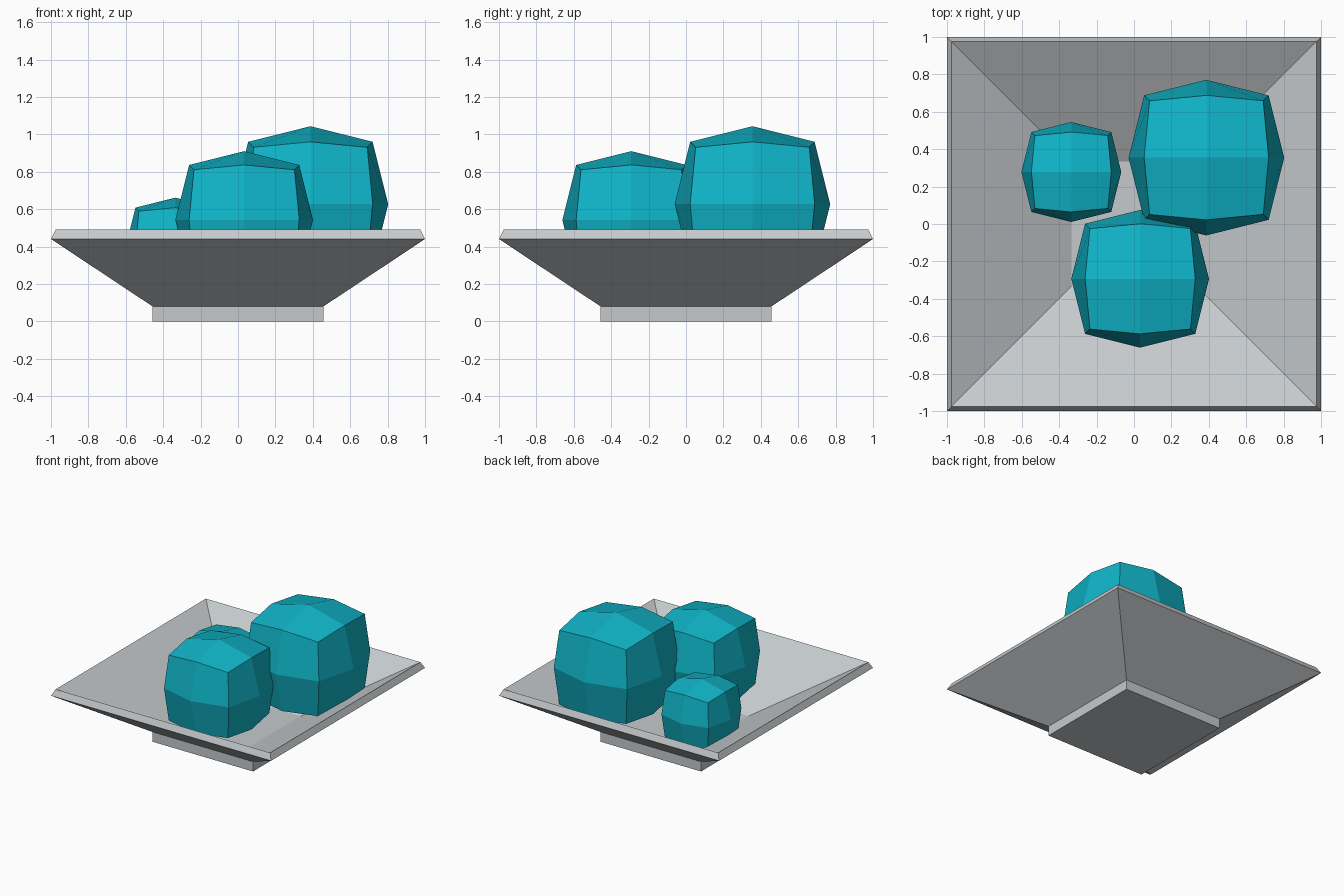
import bpy, bmesh
from mathutils import Vector

if "Cube" in bpy.data.objects:
    bpy.data.objects.remove(bpy.data.objects["Cube"])


def material(name, rgb):
    m = bpy.data.materials.new(name)
    m.diffuse_color = (*rgb, 1.0)
    m.use_nodes = True
    m.node_tree.nodes["Principled BSDF"].inputs["Base Color"].default_value = m.diffuse_color
    return m


grey = material("pale_grey", (0.56, 0.59, 0.61))
teal = material("teal", (0.005, 0.46, 0.58))


def finish(bm, name, mat):
    bmesh.ops.recalc_face_normals(bm, faces=bm.faces)
    me = bpy.data.meshes.new(name)
    bm.to_mesh(me)
    bm.free()
    me.materials.append(mat)
    ob = bpy.data.objects.new(name, me)
    bpy.context.collection.objects.link(ob)
    return ob


def square_loft(name, profile, mat):
    """Stack square rings given as (half width, height), capped at both ends."""
    bm = bmesh.new()
    rings = [[bm.verts.new((sx * h, sy * h, z))
              for sx, sy in ((-1, -1), (1, -1), (1, 1), (-1, 1))]
             for h, z in profile]
    for a, b in zip(rings, rings[1:]):
        for i in range(4):
            j = (i + 1) % 4
            bm.faces.new((a[i], a[j], b[j], b[i]))
    bm.faces.new(rings[0][::-1])
    bm.faces.new(rings[-1])
    return finish(bm, name, mat)


def fruit(name, centre, r):
    """Cube cut once per side, face centres, edges and corners pulled round."""
    bm = bmesh.new()
    bmesh.ops.create_cube(bm, size=2)
    bmesh.ops.subdivide_edges(bm, edges=bm.edges[:], cuts=1, use_grid_fill=True)
    scale = {1: 1.0, 2: 0.8, 3: 0.73}
    for v in bm.verts:
        n = sum(abs(c) > 0.5 for c in v.co)
        v.co *= r * scale[n]
    ob = finish(bm, name, teal)
    ob.location = Vector(centre)
    return ob


# square foot and flared bowl: outside, bevelled rim, inside, floor
square_loft("bowl_foot", [(0.457, 0.0), (0.457, 0.08)], grey)
square_loft("bowl", [(0.457, 0.08), (1.0, 0.44), (0.975, 0.49), (0.335, 0.12)], grey)

# three fruits
fruit("large_fruit", (0.387, 0.355, 0.627), 0.416)
fruit("medium_fruit", (0.033, -0.293, 0.542), 0.368)
fruit("small_fruit", (-0.335, 0.278, 0.394), 0.267)
